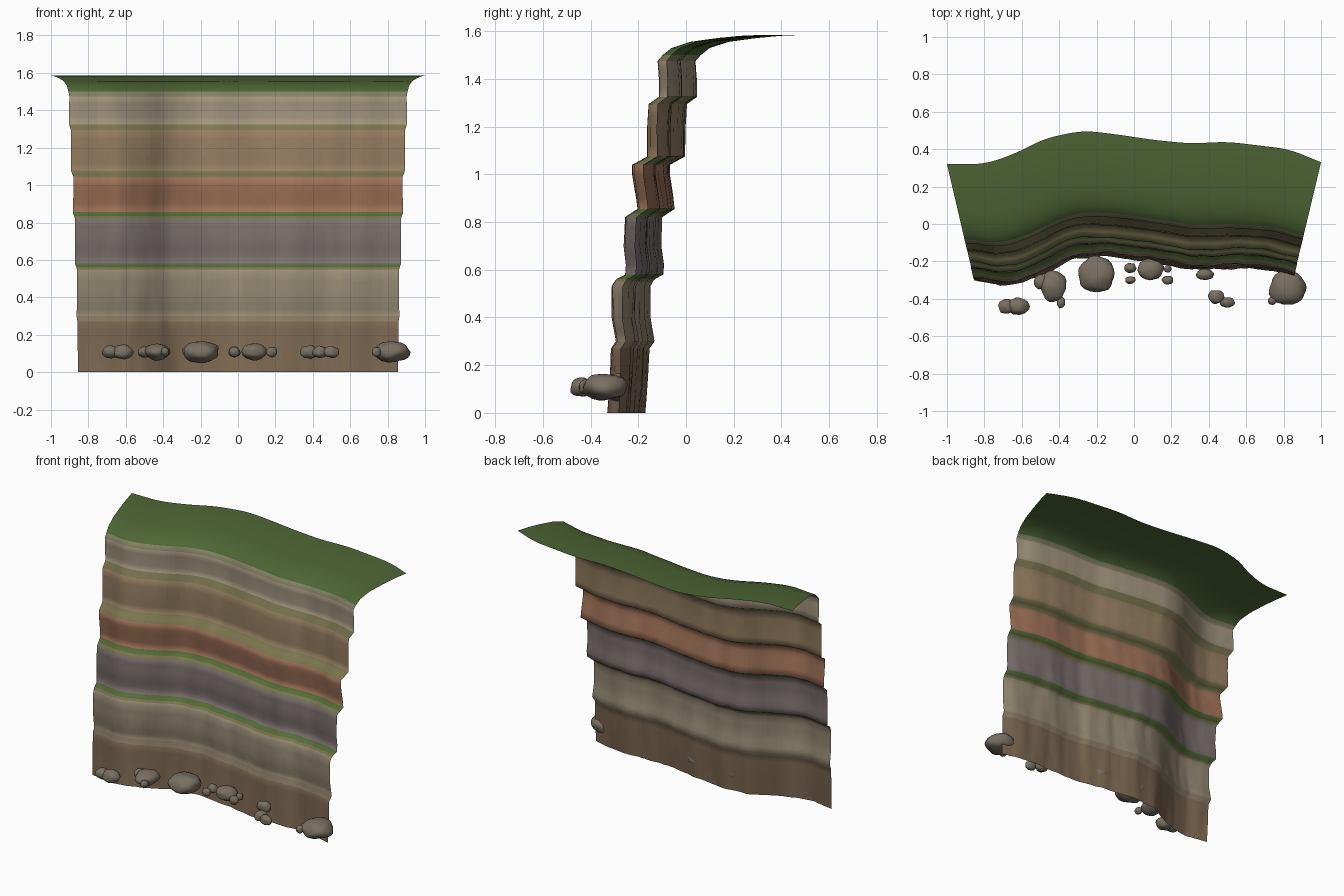
import bpy, bmesh, math, random
from mathutils import Vector, noise

random.seed(4)
if "Cube" in bpy.data.objects:
    bpy.data.objects.remove(bpy.data.objects["Cube"])

COLUMNS = 72
REACH = 0.62          # depth from the cliff foot to the back of the grass
FOOT_HALF, BACK_HALF = 0.855, 1.0

COLOURS = {
    "brown_earth": (.205, .14, .085),
    "beige_stone": (.30, .25, .17),
    "grey_stone": (.20, .165, .155),
    "rust_stone": (.34, .165, .095),
    "tan_stone": (.29, .20, .115),
    "pale_stone": (.35, .29, .20),
    "moss": (.09, .15, .04),
    "grass": (.075, .13, .035),
    "boulder": (.19, .16, .12),
}
COLOURS["earth_blend"] = tuple((a + b) / 2 for a, b in zip(COLOURS["brown_earth"], COLOURS["beige_stone"]))
COLOURS["moss_blend"] = tuple((a + b) / 2 for a, b in zip(COLOURS["moss"], COLOURS["tan_stone"]))
COLOURS["turf_edge"] = tuple((a + b) / 2 for a, b in zip(COLOURS["grass"], COLOURS["pale_stone"]))

# Strata profile: depth, height, layer that starts here
PROFILE = [
    (0, 0, "brown_earth"), (.01, .15, "brown_earth"), (.015, .27, "earth_blend"),
    (.035, .30, "beige_stone"), (.02, .4, "beige_stone"), (.02, .53, "beige_stone"),
    (.03, .55, "moss_blend"), (.04, .562, "moss"), (.072, .58, "grey_stone"),
    (.075, .62, "grey_stone"), (.065, .7, "grey_stone"), (.07, .82, "moss_blend"),
    (.09, .835, "moss"), (.12, .855, "rust_stone"), (.115, .9, "rust_stone"),
    (.1, 1, "rust_stone"), (.1, 1.04, "moss_blend"), (.16, 1.075, "tan_stone"),
    (.16, 1.2, "tan_stone"), (.165, 1.295, "moss_blend"), (.205, 1.325, "pale_stone"),
    (.205, 1.4, "pale_stone"), (.2, 1.475, "turf_edge"), (.22, 1.5, "grass"),
    (.255, 1.53, "grass"), (.33, 1.556, "grass"), (.44, 1.572, "grass"),
    (.53, 1.581, "grass"), (REACH, 1.585, "grass"),
]

# Plan curves across the width: cliff foot and rear edge of the grass
FOOT = [(-1, -.3), (-.78, -.335), (-.6, -.29), (-.42, -.2), (-.3, -.175), (-.1, -.18),
        (.2, -.215), (.35, -.25), (.7, -.235), (.85, -.25), (1, -.28)]
REAR = [(-1, .32), (-.8, .32), (-.65, .37), (-.47, .46), (-.27, .5), (-.1, .48),
        (.1, .45), (.3, .43), (.5, .44), (.83, .4), (1, .33)]


def material(name, shade=1.0):
    key = f"{name}_{round(shade * 100)}"
    if key in bpy.data.materials:
        return bpy.data.materials[key]
    mat = bpy.data.materials.new(key)
    colour = (*[c * shade for c in COLOURS[name]], 1)
    mat.diffuse_color = colour
    mat.use_nodes = True
    shader = mat.node_tree.nodes["Principled BSDF"]
    shader.inputs["Base Color"].default_value = colour
    shader.inputs["Roughness"].default_value = 0.9
    return mat


def sample(curve, u):
    u = max(-1, min(1, u))
    for (a, ya), (b, yb) in zip(curve, curve[1:]):
        if u <= b:
            return ya + (yb - ya) * (u - a) / (b - a)
    return curve[-1][1]


def smooth_sample(curve, u):
    r = min(.06, 1 - abs(u))
    return sum(sample(curve, u + k * r) for k in (-1, -.5, 0, .5, 1)) / 5


def finish(bm, name, mats):
    mesh = bpy.data.meshes.new(name)
    bm.to_mesh(mesh)
    bm.free()
    for mat in mats:
        mesh.materials.append(mat)
    mesh.shade_smooth()
    obj = bpy.data.objects.new(name, mesh)
    bpy.context.collection.objects.link(obj)
    return obj


def cliff_point(u, depth, height):
    t = depth / REACH
    foot = smooth_sample(FOOT, u)
    rear = smooth_sample(REAR, u) - REACH
    # Weathering: vertical creases, fading out over the grass
    crease = noise.noise(Vector((u * 9, 3.1, height * 1.5))) * .012
    crease += noise.noise(Vector((u * 22, 8.4, height * 4))) * .006
    crease *= max(0, 1 - t * 2)
    x = u * (FOOT_HALF + (BACK_HALF - FOOT_HALF) * t)
    return Vector((x, foot + (rear - foot) * t + depth + crease, height))


# Cliff face and grass as one open sheet, strata coloured by row
rows = []
for (d0, z0, layer), (d1, z1, _) in zip(PROFILE, PROFILE[1:]):
    steps = max(1, math.ceil(math.hypot(d1 - d0, z1 - z0) / .05))
    for k in range(steps):
        f = k / steps
        rows.append((d0 + (d1 - d0) * f, z0 + (z1 - z0) * f, layer))
rows.append(PROFILE[-1])

bm = bmesh.new()
span = [2 * i / COLUMNS - 1 for i in range(COLUMNS + 1)]
grid = [[bm.verts.new(cliff_point(u, d, z)) for u in span] for d, z, _ in rows]
mats = []
for j in range(len(rows) - 1):
    d, z, layer = rows[j]
    for i in range(COLUMNS):
        face = bm.faces.new((grid[j][i], grid[j][i + 1], grid[j + 1][i + 1], grid[j + 1][i]))
        shade = 1.0
        if layer != "grass":
            # Rain streaks running down the stone
            streak = noise.noise(Vector((span[i] * 7, 1.7, z * .8)))
            streak -= .5 * math.exp(-((span[i] + .53) / .08) ** 2)
            shade = 1 + .04 * max(-4, min(2, round(streak * 5)))
        mat = material(layer, shade)
        if mat not in mats:
            mats.append(mat)
        face.material_index = mats.index(mat)
finish(bm, "cliff_face", mats)

# Boulders along the foot: x, y, half width, half depth
BOULDERS = [
    (-.68, -.44, .045, .04), (-.62, -.44, .06, .045), (-.43, -.33, .07, .08),
    (-.5, -.31, .035, .04), (-.39, -.42, .023, .03), (-.2, -.27, .1, .095),
    (-.02, -.235, .032, .026), (-.02, -.3, .028, .02), (.09, -.245, .07, .058),
    (.18, -.24, .02, .02), (.18, -.3, .03, .024), (.38, -.27, .047, .03),
    (.44, -.39, .042, .038), (.5, -.42, .04, .028), (.82, -.34, .095, .1),
    (.74, -.41, .025, .022),
]
for n, (x, y, rx, ry) in enumerate(BOULDERS, 1):
    bm = bmesh.new()
    bmesh.ops.create_icosphere(bm, subdivisions=3, radius=1)
    seed = Vector([random.uniform(-50, 50) for _ in range(3)])
    rz = .015 + rx * .42
    for v in bm.verts:
        p = v.co * (1 + .16 * noise.noise(v.co * 1.6 + seed))
        v.co = (x + p.x * rx, y + p.y * ry, .108 + p.z * rz)
    finish(bm, f"boulder_{n}", [material("boulder")])
